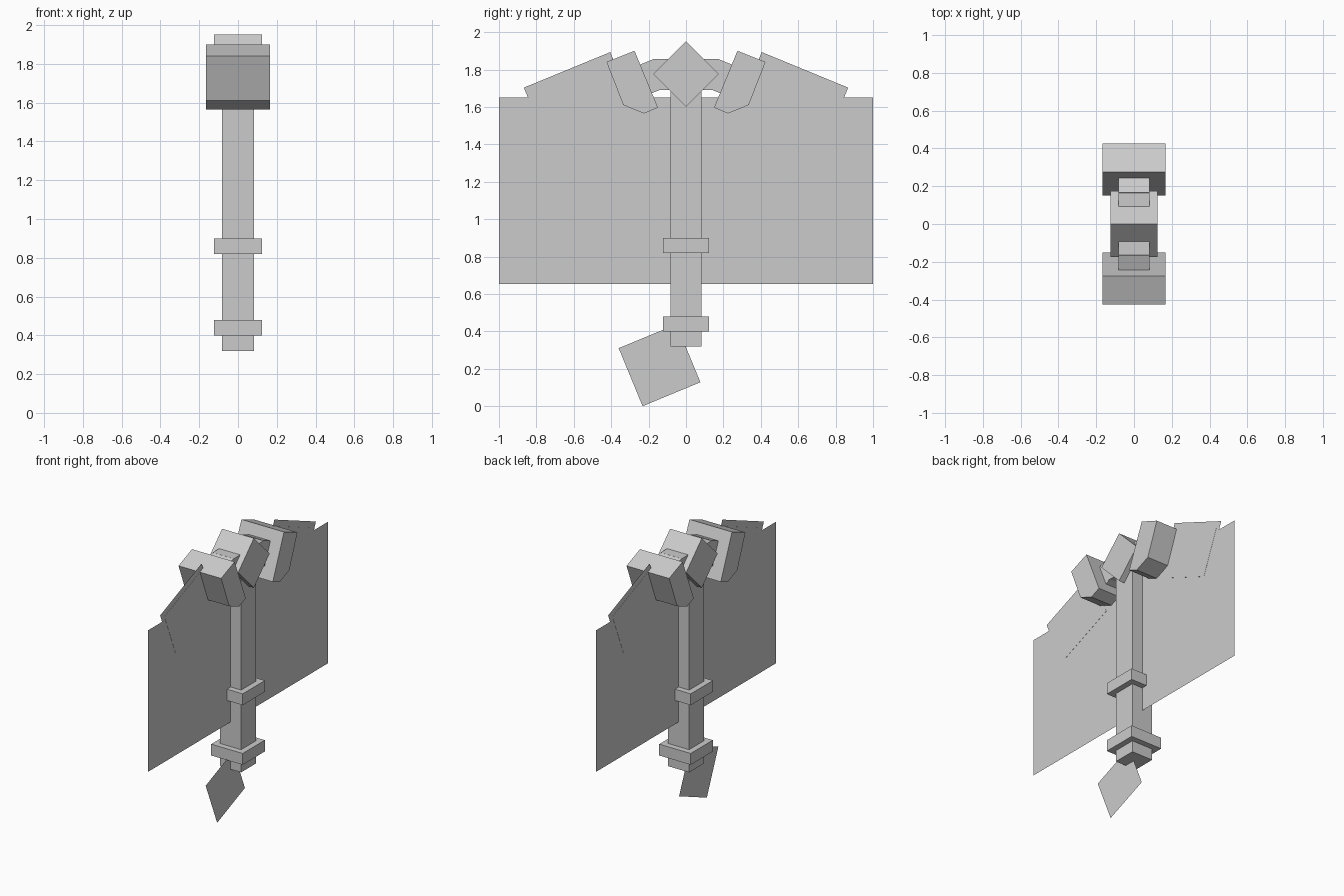
import bpy, bmesh

if "Cube" in bpy.data.objects:
    bpy.data.objects.remove(bpy.data.objects["Cube"])

grey = bpy.data.materials.new("plain grey")
grey.diffuse_color = (0.6, 0.6, 0.6, 1)
grey.use_nodes = True
grey.node_tree.nodes["Principled BSDF"].inputs["Base Color"].default_value = grey.diffuse_color


def finish(name, bm):
    mesh = bpy.data.meshes.new(name)
    bm.to_mesh(mesh)
    bm.free()
    mesh.materials.append(grey)
    obj = bpy.data.objects.new(name, mesh)
    bpy.context.collection.objects.link(obj)


def panel(name, profile, half_width=0.0):
    """Side profile (y, z); flat sheet, or a prism when half_width is given."""
    bm = bmesh.new()
    face = bm.faces.new([bm.verts.new((-half_width, y, z)) for y, z in profile])
    if half_width:
        out = bmesh.ops.extrude_face_region(bm, geom=[face], use_keep_orig=True)
        verts = [g for g in out["geom"] if isinstance(g, bmesh.types.BMVert)]
        bmesh.ops.translate(bm, verts=verts, vec=(2 * half_width, 0, 0))
        bmesh.ops.recalc_face_normals(bm, faces=bm.faces[:])
    finish(name, bm)


def block(name, half_y, z0, z1, half_x):
    panel(name, [(-half_y, z0), (half_y, z0), (half_y, z1), (-half_y, z1)], half_x)


# Shaft, its two collars and the cross bar
block("shaft", 0.082, 0.32, 1.70, 0.082)
block("lower_collar", 0.123, 0.40, 0.48, 0.123)
block("upper_collar", 0.123, 0.82, 0.90, 0.123)
block("cross_bar", 0.165, 1.69, 1.857, 0.082)

# Diamond shaped centre block
panel("centre_block", [(0, 1.60), (0.175, 1.775), (0, 1.95), (-0.175, 1.775)], 0.124)

# Parts repeated on both sides: bent arm, hammer head, thin blade, blade sheet
pairs = [
    ("arm", [(0.105, 1.705), (0.30, 1.625), (0.363, 1.778), (0.168, 1.858)], 0.081),
    ("head", [(0.275, 1.90), (0.425, 1.84), (0.335, 1.61),
              (0.225, 1.565), (0.15, 1.596)], 0.166),
    ("blade", [(0.40, 1.85), (0.82, 1.676), (0.695, 1.37), (0.275, 1.544)], 0.001),
    ("blade_sheet", [(0.405, 1.893), (0.867, 1.703), (0.676, 1.241), (0.214, 1.431)], 0),
]
for side, s in (("front", -1), ("back", 1)):
    for name, profile, half in pairs:
        panel(f"{side}_{name}", [(s * y, z) for y, z in profile], half)

# Large flat sheet and the tilted tail sheet
block("main_sheet", 1.0, 0.653, 1.65, 0)
panel("tail_sheet", [(-0.36, 0.31), (-0.232, 0.0), (0.077, 0.128), (-0.051, 0.438)])
